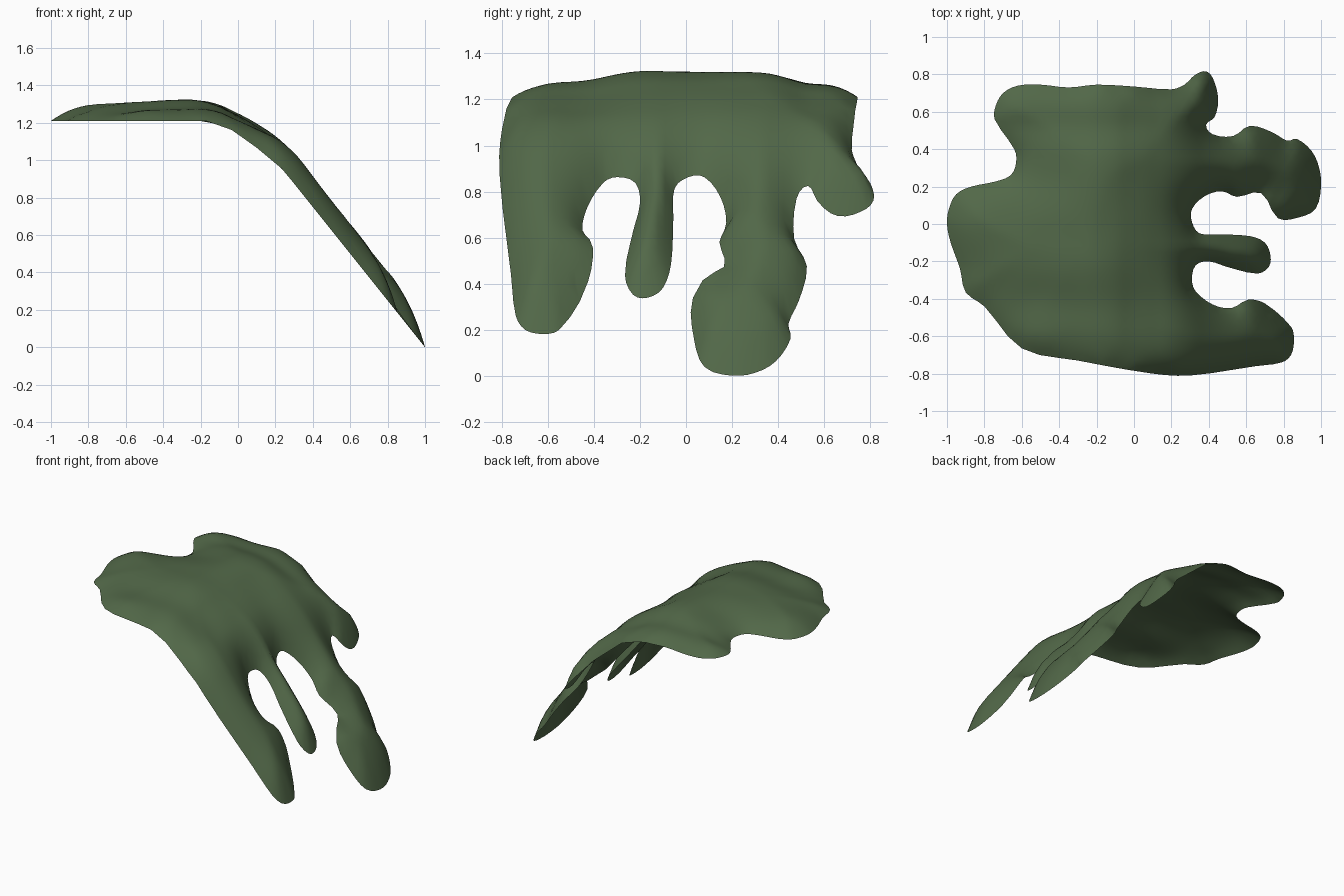
import bpy, bmesh, math
from mathutils import Vector, noise
from mathutils.geometry import delaunay_2d_cdt, intersect_point_line

if "Cube" in bpy.data.objects:
    bpy.data.objects.remove(bpy.data.objects["Cube"])

# Plan outline of the puddle and its hanging drips
OUTLINE = [
    (-1, 0), (-.99, .08), (-.95, .16), (-.87, .2), (-.75, .225), (-.66, .26), (-.63, .33),
    (-.64, .4), (-.745, .56), (-.74, .63), (-.7, .7), (-.62, .74), (-.5, .745), (-.35, .73),
    (-.2, .745), (0, .735), (.2, .72), (.27, .745), (.33, .8), (.39, .815), (.43, .76),
    (.45, .66), (.43, .57), (.385, .53), (.42, .48), (.53, .47), (.62, .525), (.74, .49),
    (.82, .445), (.87, .455), (.95, .39), (.99, .3), (1, .2), (.97, .08), (.88, .035),
    (.77, .03), (.68, .165), (.55, .145), (.47, .175), (.38, .15), (.31, .08), (.31, .01),
    (.35, -.05), (.45, -.055), (.62, -.065), (.7, -.1), (.73, -.17), (.72, -.23), (.66, -.265),
    (.5, -.23), (.4, -.2), (.33, -.22), (.31, -.3), (.33, -.36), (.42, -.43), (.52, -.45),
    (.61, -.405), (.7, -.425), (.84, -.55), (.855, -.62), (.84, -.7), (.79, -.74),
    (.65, -.76), (.3, -.81), (.1, -.8), (-.3, -.73), (-.6, -.665), (-.8, -.44),
    (-.9, -.365), (-.93, -.24), (-.98, -.1)]

# Height of the rim along x: flat top, rounded shoulder, straight slope
PROFILE = [(-1, 1.21), (-.17, 1.21), (0, 1.15), (.24, .95), (1, 0)]

# Places where the rim curls up: x, y, radius, height
CURLS = [(.70, .10, .12, .10), (.61, -.41, .11, .07), (.41, .53, .09, .06)]


def rim_height(x):
    for (x0, z0), (x1, z1) in zip(PROFILE, PROFILE[1:]):
        if x <= x1:
            return z0 + (z1 - z0) * (x - x0) / (x1 - x0)
    return 0.0


def sheet_height(x, d):
    """Rim height, rounded over the kinks away from the rim."""
    r = min(0.08, d * 0.8, 1 - abs(x))
    return sum(rim_height(x + k * r) for k in (-1, -.5, 0, .5, 1)) / 5


def bump(t, width):
    return math.exp(-(t / width) ** 2)


def smooth_loop(points, steps):
    """Closed curve through the points, with gentle tangents."""
    pts = [Vector(p) for p in points]
    n, out = len(pts), []
    for i in range(n):
        a, b, c, d = (pts[(i + k) % n] for k in (-1, 0, 1, 2))
        length = (c - b).length
        t0, t1 = (c - a).normalized() * length, (d - b).normalized() * length
        for s in range(steps):
            t = s / steps
            out.append(b * (2*t**3 - 3*t**2 + 1) + t0 * (t**3 - 2*t**2 + t)
                       + c * (3*t**2 - 2*t**3) + t1 * (t**3 - t**2))
    return out


def edge_distance(p, loop):
    best = 9.0
    for a, b in zip(loop, loop[1:] + loop[:1]):
        q, t = intersect_point_line(p, a, b)
        q = a + (b - a) * min(1, max(0, t))
        best = min(best, (p - q.to_2d()).length)
    return best


# Fill the outline with an even triangle lattice
rim = smooth_loop(OUTLINE, 3)
step = 0.035
lattice = []
for j in range(-28, 29):
    for i in range(-30, 31):
        p = Vector(((i + 0.5 * (j % 2)) * step, j * step * 0.866))
        if edge_distance(p, rim) > 0.016:
            lattice.append(p)
ids = list(range(len(rim)))
verts, _, faces, *_ = delaunay_2d_cdt(rim + lattice, [], [ids], 1, 1e-5)

# Raise the sheet: thin at the rim, swelling inward, fuller on the slope
bm = bmesh.new()
bverts = []
for p in verts:
    d = edge_distance(p, rim)
    slope = min(1, max(0, (p.x + 0.05) / 0.4))
    slope = slope * slope * (3 - 2 * slope)
    flat_swell = 0.115 * (1 - math.exp(-d / 0.16))
    # shallow troughs along the front and back shoulders
    flat_swell *= 1 - 0.3 * bump(p.y + 0.45, 0.16) - 0.28 * bump(p.y - 0.53, 0.1)
    slope_swell = 0.18 * (1 - math.exp(-d / 0.075))
    swell = flat_swell + (slope_swell - flat_swell) * slope
    curl = sum(h * bump(math.hypot(p.x - x, p.y - y), r) for x, y, r, h in CURLS)
    curl *= math.exp(-d / 0.05)
    ripple = 0.01 * noise.noise(Vector((p.x * 4, p.y * 4, 0.3))) * min(1, d / 0.1)
    z = sheet_height(p.x, d) + swell + curl + ripple
    bverts.append(bm.verts.new((p.x, p.y, max(0, z))))
for f in faces:
    bm.faces.new([bverts[i] for i in f])
loose = [v for v in bm.verts if not v.link_faces]
bmesh.ops.delete(bm, geom=loose, context='VERTS')
for f in bm.faces:
    f.normal_update()
    if f.normal.z < 0:
        f.normal_flip()
    f.smooth = True

mesh = bpy.data.meshes.new("slime_drape")
bm.to_mesh(mesh)
bm.free()
drape = bpy.data.objects.new("slime_drape", mesh)
bpy.context.collection.objects.link(drape)

green = bpy.data.materials.new("moss green")
green.diffuse_color = (0.084, 0.138, 0.065, 1)
green.use_nodes = True
green.node_tree.nodes["Principled BSDF"].inputs["Base Color"].default_value = green.diffuse_color
mesh.materials.append(green)
